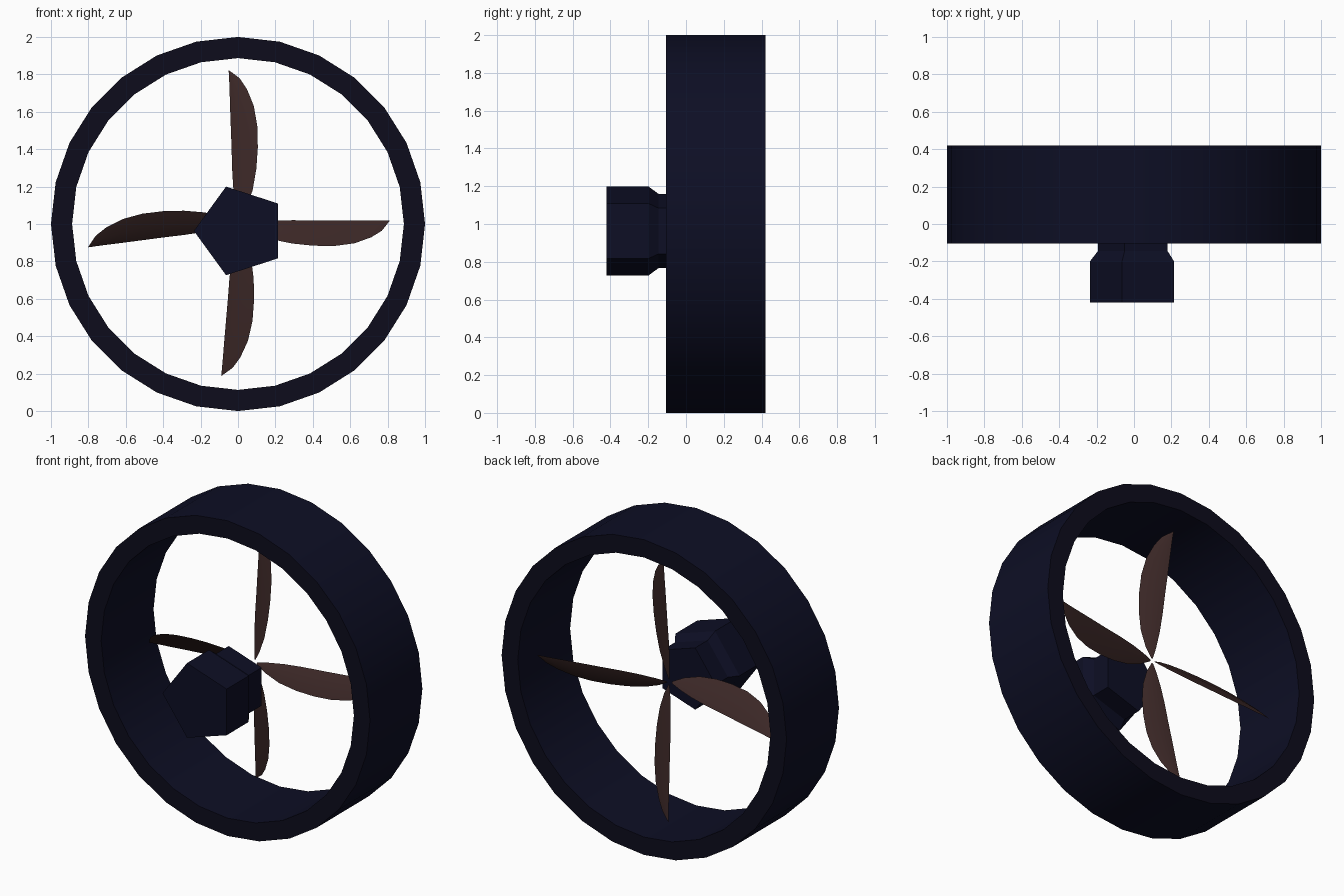
import bpy, bmesh, math
from mathutils import Vector

if "Cube" in bpy.data.objects:
    bpy.data.objects.remove(bpy.data.objects["Cube"])


def material(name, rgb):
    m = bpy.data.materials.new(name)
    m.diffuse_color = (*rgb, 1)
    m.use_nodes = True
    m.node_tree.nodes["Principled BSDF"].inputs["Base Color"].default_value = m.diffuse_color
    return m


navy = material("navy", (0.004, 0.0045, 0.018))
rim = material("dark_violet", (0.004, 0.0035, 0.012))
brown = material("dark_brown", (0.045, 0.021, 0.020))


def finish(bm, name, mats, sharp=30):
    """Fix normals, smooth below the sharp angle, and make the object."""
    bmesh.ops.remove_doubles(bm, verts=bm.verts, dist=1e-5)
    bmesh.ops.recalc_face_normals(bm, faces=bm.faces)
    for f in bm.faces:
        f.smooth = True
    for e in bm.edges:
        e.smooth = len(e.link_faces) == 2 and e.calc_face_angle(0) < math.radians(sharp)
    me = bpy.data.meshes.new(name)
    bm.to_mesh(me)
    bm.free()
    for m in mats:
        me.materials.append(m)
    ob = bpy.data.objects.new(name, me)
    bpy.context.collection.objects.link(ob)
    return ob


def loft(bm, loops, closed=False, caps=False):
    """Join rings of points with quads."""
    rings = [[bm.verts.new(p) for p in loop] for loop in loops]
    n = len(rings[0])
    for i in range(len(rings) if closed else len(rings) - 1):
        a, b = rings[i], rings[(i + 1) % len(rings)]
        for j in range(n):
            k = (j + 1) % n
            bm.faces.new((a[j], a[k], b[k], b[j]))
    if caps:
        bm.faces.new(rings[0])
        bm.faces.new(rings[-1])


def polygon(y, r, n, phase, cx, cz):
    return [(cx + r * math.cos(phase + math.tau * i / n), y,
             cz + r * math.sin(phase + math.tau * i / n)) for i in range(n)]


# Duct ring around the fan
bm = bmesh.new()
loft(bm, [polygon(y, r, 28, 0, 0, 1) for y, r in
          ((-0.105, 1.0), (0.42, 1.0), (0.42, 0.887), (-0.105, 0.887))], closed=True)
bm.normal_update()
for f in bm.faces:
    f.material_index = 1 if abs(f.normal.y) > 0.9 else 0
finish(bm, "duct_ring", [navy, rim])

# Five-sided motor hub with a stepped-in rear
bm = bmesh.new()
loft(bm, [polygon(y, r, 5, math.pi, 0.013, 0.963) for y, r in
          ((-0.42, 0.249), (-0.2, 0.249), (-0.145, 0.206), (-0.02, 0.206))], caps=True)
finish(bm, "motor_hub", [navy])

# Blades: one straight edge from the centre to the tip, one bulging edge
CENTRE = Vector((0, 0.165, 1))
WIDTHS = ((0.02, 0.06, 0.0), (0.1, 0.36, -0.06), (0.22, 0.66, -0.1),
          (0.36, 0.86, -0.1), (0.5, 0.97, -0.07), (0.64, 1.0, -0.05),
          (0.77, 0.91, -0.03), (0.88, 0.68, -0.01), (0.95, 0.42, 0.0), (1.0, 0.03, 0.0))


def blade(name, tip, bulge):
    tip, bulge = Vector(tip), Vector(bulge)
    normal = tip.cross(bulge).normalized()
    bm = bmesh.new()
    loops = []
    for t, far, near in WIDTHS:
        a = CENTRE + tip * t + bulge * near
        b = CENTRE + tip * t + bulge * far
        mid = a.lerp(b, 0.45)
        h = normal * 0.010 * (far - near)
        loops.append([a, mid + h, b, mid - h])
    loft(bm, loops, caps=True)
    finish(bm, name, [brown], 40)


blade("blade_top", (-0.05, 0.13, 0.82), (0.135, -0.06, 0))
blade("blade_right", (0.81, 0.17, 0.02), (0, -0.07, -0.13))
blade("blade_bottom", (-0.09, 0.14, -0.81), (0.135, -0.05, 0))
blade("blade_left", (-0.80, 0.09, -0.125), (0, -0.11, 0.135))
